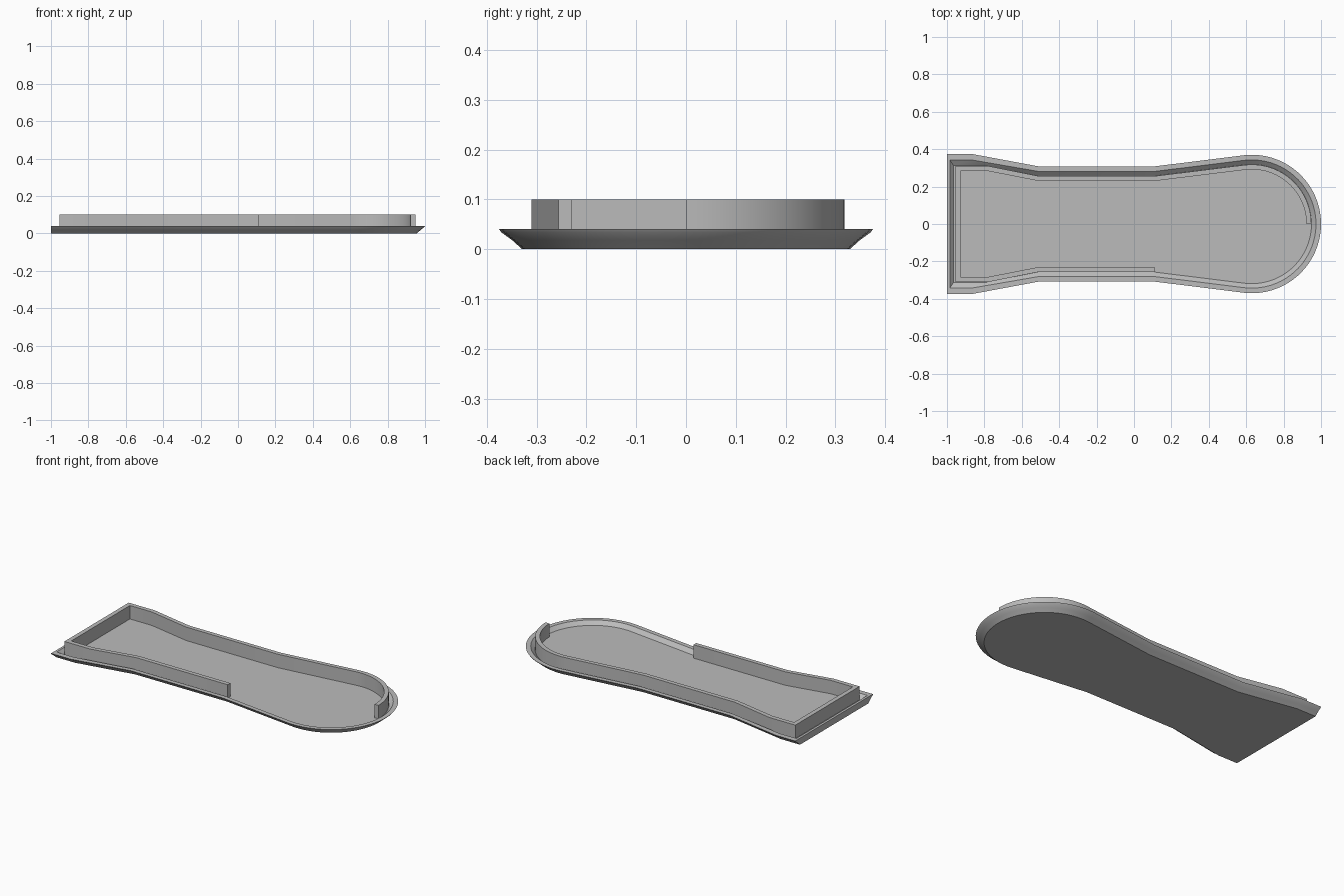
import bpy, math

if "Cube" in bpy.data.objects:
    bpy.data.objects.remove(bpy.data.objects["Cube"])

CENTRE_X, RADIUS, ARC_STEPS = 0.63, 0.37, 40
FLOOR, RIM, TOP = 0.018, 0.04, 0.10

grey = bpy.data.materials.new("grey plastic")
grey.diffuse_color = (0.5, 0.5, 0.5, 1)
grey.use_nodes = True
grey.node_tree.nodes["Principled BSDF"].inputs["Base Color"].default_value = grey.diffuse_color


def outline(inset, end_x, corner_x, end_y):
    """Paddle outline from the lower waist, round the square end, to the round end."""
    side = [(0.11, 0.308 - inset), (-0.51, 0.308 - inset), (corner_x, end_y), (end_x, end_y)]
    pts = [(x, -y) for x, y in side] + [(x, y) for x, y in reversed(side)]
    r, a0 = RADIUS - inset, math.radians(97)
    for i in range(ARC_STEPS + 1):
        a = a0 - 2 * a0 * i / ARC_STEPS
        pts.append((CENTRE_X + r * math.cos(a), r * math.sin(a)))
    return pts


def make(name, verts, faces):
    mesh = bpy.data.meshes.new(name)
    mesh.from_pydata(verts, [], faces)
    mesh.materials.append(grey)
    ob = bpy.data.objects.new(name, mesh)
    bpy.context.collection.objects.link(ob)
    bpy.context.view_layer.objects.active = ob
    ob.select_set(True)
    bpy.ops.object.shade_smooth_by_angle(angle=math.radians(25))
    ob.select_set(False)
    return ob


# Shallow tray: underside, flared side, flat rim, sloped pocket side, floor
rings = [
    (outline(0.045, -1, -0.87, 0.329), 0),
    (outline(0.024, -1, -0.87, 0.349), 0.018),
    (outline(0.004, -1, -0.87, 0.371), 0.034),
    (outline(0, -1, -0.87, 0.375), RIM),
    (outline(0.027, -0.985, -0.87, 0.343), RIM),
    (outline(0.051, -0.965, -0.79, 0.312), FLOOR),
]
n = len(rings[0][0])
verts = [(x, y, z) for pts, z in rings for x, y in pts]
faces = [tuple(reversed(range(n))), tuple(range(5 * n, 6 * n))]
# outlines run clockwise, so both caps and side quads are wound to face outward
faces = [tuple(reversed(f)) for f in faces]
for k in range(len(rings) - 1):
    for i in range(n):
        j = (i + 1) % n
        faces.append((k * n + j, k * n + i, (k + 1) * n + i, (k + 1) * n + j))
make("tray", verts, faces)

# Upright wall, open from the lower waist to the tip of the round end
count = 8 + ARC_STEPS // 2 + 1
outer = outline(0.052, -0.955, -0.78, 0.31)[:count]
inner = outline(0.078, -0.928, -0.78, 0.283)[:count]
verts = [(x, y, z) for pts, z in ((outer, FLOOR), (outer, TOP), (inner, TOP), (inner, FLOOR))
         for x, y in pts]
faces = [tuple(k * count for k in range(4)),
         tuple(k * count + count - 1 for k in reversed(range(4)))]
for k in range(4):
    m = (k + 1) % 4
    for i in range(count - 1):
        faces.append((k * count + i + 1, k * count + i, m * count + i, m * count + i + 1))
make("wall", verts, faces)
